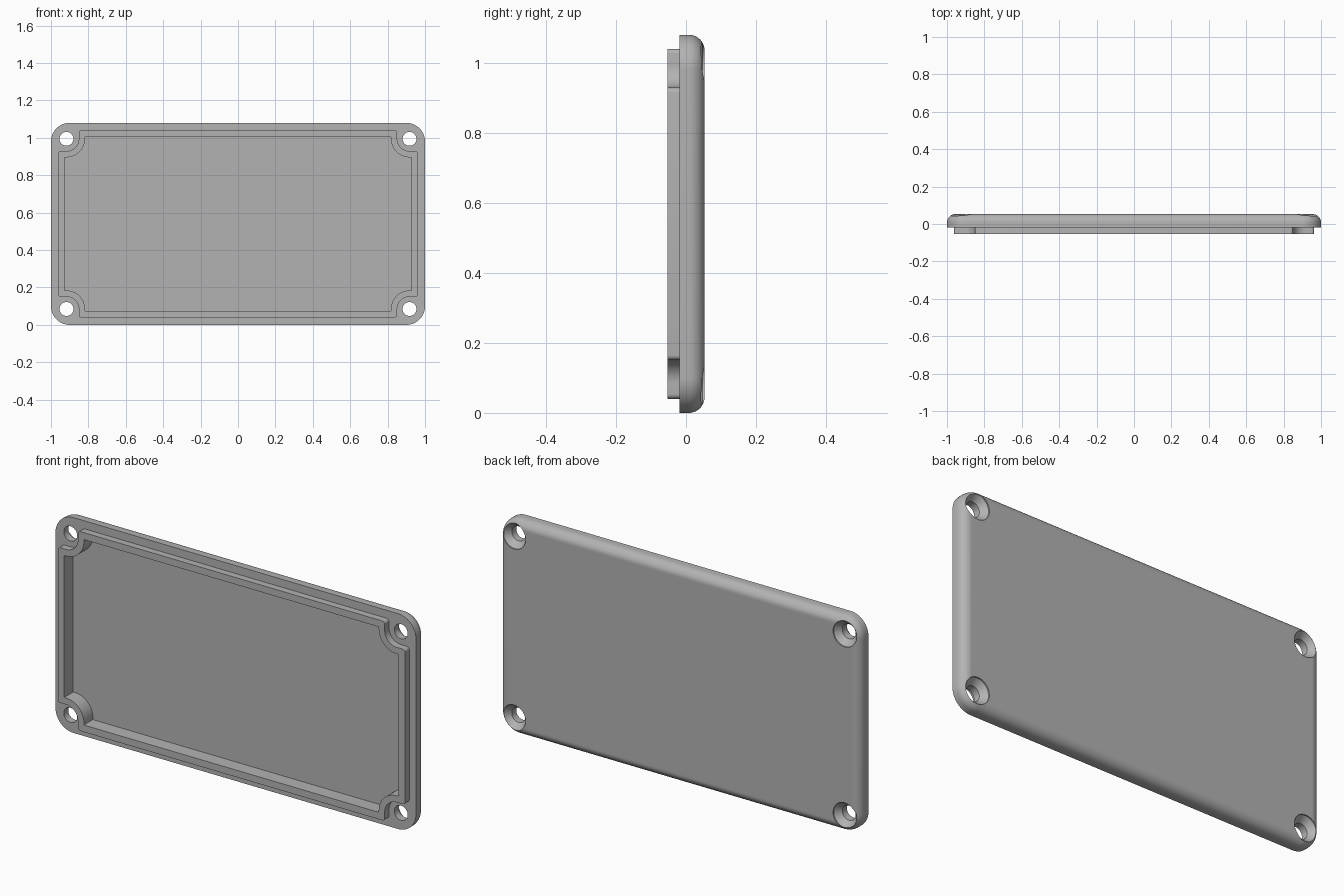
import bpy, bmesh
from math import sin, cos, pi, radians

if "Cube" in bpy.data.objects:
    bpy.data.objects.remove(bpy.data.objects["Cube"])

HALF_H = 0.54                     # half height of the plate
HOLE_X, HOLE_Z = 0.917, 0.455     # screw positions from the centre
FRONT, SEAT, FLOOR, BACK = -0.053, -0.018, 0.018, 0.053

grey = bpy.data.materials.new("plain grey")
grey.use_nodes = True
GREY = (0.45, 0.45, 0.45, 1)
grey.diffuse_color = GREY
grey.node_tree.nodes["Principled BSDF"].inputs["Base Color"].default_value = GREY


def arc(cx, cz, r, a0, a1, n):
    angles = [radians(a0 + (a1 - a0) * i / n) for i in range(n + 1)]
    return [(cx + r * cos(a), cz + r * sin(a)) for a in angles]


def four_corners(q):
    """Mirror one corner of an outline into a closed loop."""
    return (q + [(-x, z) for x, z in reversed(q)]
            + [(-x, -z) for x, z in q] + [(x, -z) for x, z in reversed(q)])


def rounded_rect(inset):
    r = 0.1
    return four_corners(arc(1 - r, HALF_H - r, r - inset, 0, 90, 20))


def notched_rect(x, z, r, f):
    """Rectangle whose corners step in around the screw holes."""
    return four_corners(arc(x - f, HOLE_Z - r - f, f, 0, 90, 5)
                        + arc(HOLE_X, HOLE_Z, r, -90, -180, 20)
                        + arc(HOLE_X - r - f, z - f, f, 0, 90, 5))


def loft(name, sections, cx=0, cz=HALF_H):
    """Closed solid through (y, outline) sections with equal point counts."""
    bm = bmesh.new()
    rings = [[bm.verts.new((cx + x, y, cz + z)) for x, z in pts] for y, pts in sections]
    for a, b in zip(rings, rings[1:]):
        for i in range(len(a)):
            j = (i + 1) % len(a)
            bm.faces.new((a[i], a[j], b[j], b[i]))
    bm.faces.new(rings[0])
    bm.faces.new(rings[-1])
    bmesh.ops.recalc_face_normals(bm, faces=bm.faces)
    me = bpy.data.meshes.new(name)
    bm.to_mesh(me)
    bm.free()
    me.materials.append(grey)
    ob = bpy.data.objects.new(name, me)
    bpy.context.collection.objects.link(ob)
    return ob


def combine(target, tool, operation):
    mod = target.modifiers.new(tool.name, 'BOOLEAN')
    mod.operation, mod.solver, mod.object = operation, 'EXACT', tool
    bpy.ops.object.modifier_apply(modifier=mod.name)
    bpy.data.objects.remove(tool)


# Plate with a rounded back edge
FILLET = 0.045
sections = [(SEAT, rounded_rect(0))]
for i in range(11):
    t = pi / 2 * i / 10
    sections.append((BACK - FILLET * (1 - sin(t)), rounded_rect(FILLET * (1 - cos(t)))))
cover = loft("cover_plate", sections)
bpy.context.view_layer.objects.active = cover
cover.select_set(True)

# Locating lip on the front
lip = notched_rect(0.963, 0.5, 0.066, 0.014)
combine(cover, loft("lip", [(FRONT, lip), (SEAT + 0.01, lip)]), 'UNION')

# Recess inside the lip
recess = notched_rect(0.927, 0.465, 0.099, 0.003)
combine(cover, loft("recess_cutter", [(FRONT - 0.05, recess), (FLOOR, recess)]), 'DIFFERENCE')

# Countersunk screw holes
profile = [(-0.1, 0.037), (0.018, 0.037), (BACK - 0.006, 0.064), (0.1, 0.064)]
for sx in (-1, 1):
    for sz in (-1, 1):
        rings = [(y, arc(0, 0, r, 0, 360, 40)[:-1]) for y, r in profile]
        screw = loft("screw_cutter", rings, sx * HOLE_X, HALF_H + sz * HOLE_Z)
        combine(cover, screw, 'DIFFERENCE')

bpy.ops.object.shade_smooth_by_angle(angle=radians(30))
